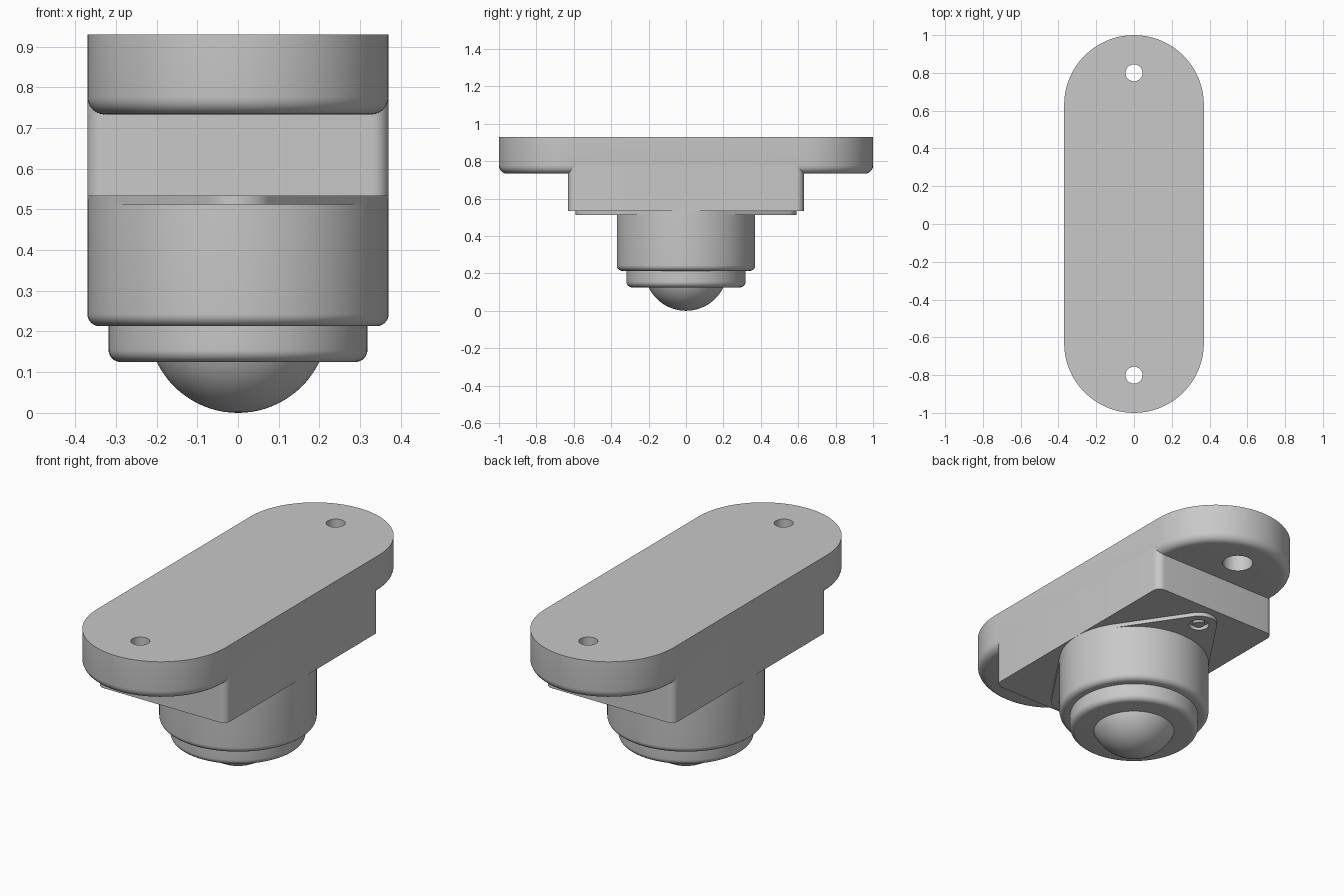
import bpy, bmesh, math
from mathutils import Vector

if "Cube" in bpy.data.objects:
    bpy.data.objects.remove(bpy.data.objects["Cube"])

grey = bpy.data.materials.new("light_grey")
grey.use_nodes = True
colour = (0.58, 0.58, 0.58, 1)
grey.diffuse_color = colour
grey.node_tree.nodes["Principled BSDF"].inputs["Base Color"].default_value = colour


def finish(bm, name):
    bmesh.ops.recalc_face_normals(bm, faces=bm.faces)
    mesh = bpy.data.meshes.new(name)
    bm.to_mesh(mesh)
    bm.free()
    obj = bpy.data.objects.new(name, mesh)
    bpy.context.collection.objects.link(obj)
    mesh.materials.append(grey)
    return obj


def smooth(obj):
    bpy.ops.object.select_all(action="DESELECT")
    obj.select_set(True)
    bpy.context.view_layer.objects.active = obj
    bpy.ops.object.shade_smooth_by_angle(angle=math.radians(35))


def arc(cx, cy, r, start, end, steps=32):
    angles = [math.radians(start + (end - start) * i / steps) for i in range(steps + 1)]
    return [(cx + r * math.cos(a), cy + r * math.sin(a)) for a in angles]


def prism(name, outline, bottom, top, fillet=0):
    """Extrude an outline upwards and round its bottom rim."""
    bm = bmesh.new()
    base = bm.faces.new([bm.verts.new((x, y, bottom)) for x, y in outline])
    cap = bmesh.ops.extrude_face_region(bm, geom=[base], use_keep_orig=True)
    verts = [g for g in cap["geom"] if isinstance(g, bmesh.types.BMVert)]
    bmesh.ops.translate(bm, verts=verts, vec=Vector((0, 0, top - bottom)))
    if fillet:
        rim = [e for e in bm.edges if all(abs(v.co.z - bottom) < 1e-5 for v in e.verts)]
        bmesh.ops.bevel(bm, geom=rim, offset=fillet, segments=6, profile=0.5, affect="EDGES")
    return finish(bm, name)


def lathe(name, profile, steps=96):
    bm = bmesh.new()
    verts = [bm.verts.new((r, 0, z)) for r, z in profile]
    edges = [bm.edges.new(pair) for pair in zip(verts, verts[1:])]
    bmesh.ops.spin(bm, geom=verts + edges, axis=(0, 0, 1), cent=(0, 0, 0),
                   angle=math.tau, steps=steps)
    bmesh.ops.remove_doubles(bm, verts=bm.verts, dist=1e-5)
    obj = finish(bm, name)
    smooth(obj)
    return obj


def cut(obj, cutters):
    for cutter in cutters:
        mod = obj.modifiers.new("hole", "BOOLEAN")
        mod.operation = "DIFFERENCE"
        mod.solver = "EXACT"
        mod.object = cutter
        bpy.context.view_layer.objects.active = obj
        bpy.ops.object.modifier_apply(modifier=mod.name)
    for cutter in cutters:
        bpy.data.objects.remove(cutter)
    smooth(obj)


def disc(y, r):
    return arc(0, y, r, 0, 360, 40)[:-1]


HALF = 0.37

# Mounting plate with stepped screw holes
plate = prism("mounting_plate",
              arc(0, 0.63, HALF, 0, 180) + arc(0, -0.63, HALF, 180, 360),
              0.733, 0.93, 0.043)
holes = []
for y in (-0.8, 0.8):
    holes.append(prism("screw_hole", disc(y, 0.045), 0.6, 1.1))
    holes.append(prism("screw_recess", disc(y, 0.075), 0.6, 0.86))
cut(plate, holes)

# Spacer block with rounded upright corners
c, bx, by = 0.04, HALF - 0.04, 0.63 - 0.04
corners = (arc(bx, by, c, 0, 90, 8) + arc(-bx, by, c, 90, 180, 8)
           + arc(-bx, -by, c, 180, 270, 8) + arc(bx, -by, c, 270, 360, 8))
smooth(prism("spacer_block", corners, 0.533, 0.79))

# Diamond flange: tangents from the housing circle to small rounded ends
end_y, end_r = 0.5, 0.09
tilt = math.degrees(math.asin((HALF - end_r) / end_y))
flange = prism("housing_flange",
               arc(0, 0, HALF, -tilt, tilt, 16)
               + arc(0, end_y, end_r, tilt, 180 - tilt, 16)
               + arc(0, 0, HALF, 180 - tilt, 180 + tilt, 16)
               + arc(0, -end_y, end_r, 180 + tilt, 360 - tilt, 16),
               0.512, 0.534)
cut(flange, [prism("flange_hole", disc(y, 0.05), 0.4, 0.6) for y in (-end_y, end_y)])
for side, y in (("front", -end_y), ("back", end_y)):
    smooth(prism(side + "_flange_pin", disc(y, 0.028), 0.514, 0.54))

# Round housing, retaining ring and rolling ball
for name, r, bottom, top in (("ball_housing", HALF, 0.213, 0.525),
                             ("retaining_ring", 0.318, 0.125, 0.22)):
    f = 0.03
    lathe(name, [(0, bottom)] + arc(r - f, bottom + f, f, -90, 0, 8) + [(r, top), (0, top)])

ball_r = 0.222
lathe("rolling_ball", [(max(x, 0), z) for x, z in arc(0, ball_r, ball_r, -90, 90, 40)])
